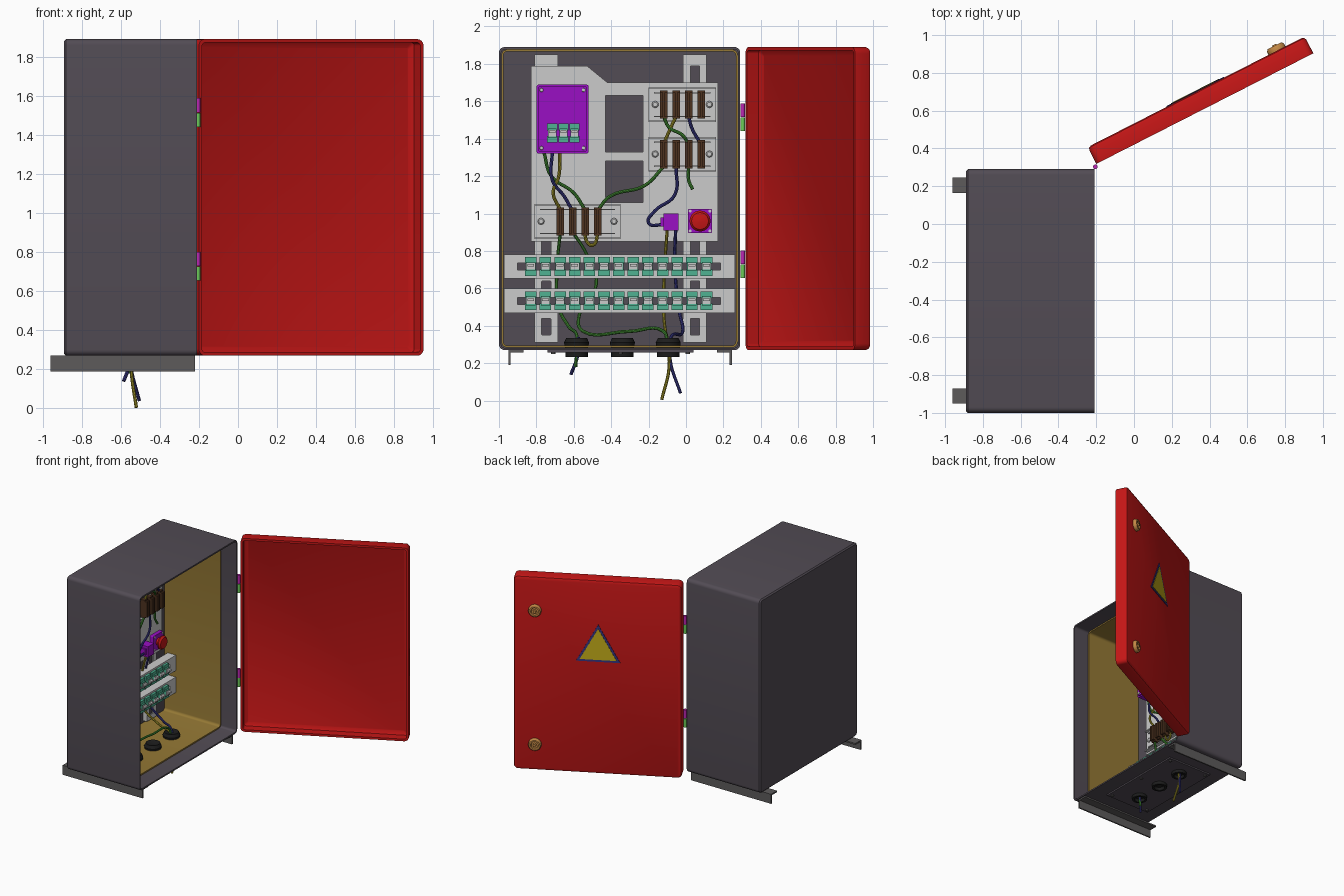
import bpy, bmesh
from math import sin, cos, pi, radians
from mathutils import Matrix, Vector

if "Cube" in bpy.data.objects:
    bpy.data.objects.remove(bpy.data.objects["Cube"])


def mat(name, *rgb):
    m = bpy.data.materials.new(name)
    m.diffuse_color = (*rgb, 1)
    m.use_nodes = True
    m.node_tree.nodes["Principled BSDF"].inputs["Base Color"].default_value = m.diffuse_color
    return m


SHELL = mat("shell_grey", .085, .072, .09)
RED = mat("red", .55, .008, .008)
GOLD = mat("liner_gold", .30, .19, .035)
IRON = mat("iron", .11, .105, .105)
PURPLE = mat("purple", .32, .005, .55)
TEAL = mat("teal", .08, .45, .29)
BROWN = mat("brown", .075, .032, .014)
BLACK = mat("black", .012, .012, .012)
BLUE = mat("blue", .035, .035, .22)
GREEN = mat("green", .05, .25, .03)
YELLOW = mat("yellow", .32, .27, .02)
PINK = mat("pink", .5, .02, .45)
LIME = mat("lime", .15, .6, .1)
ORANGE = mat("orange", .55, .25, .06)
SIGN = mat("sign_yellow", .55, .42, .01)

# Local frames: u, v span the face, w points out of the opening
CAB = Matrix(((0, 0, 1, 0), (1, 0, 0, 0), (0, 1, 0, 0), (0, 0, 0, 1)))
A = radians(27)
DOOR = Matrix(((cos(A), 0, sin(A), -.2), (sin(A), 0, -cos(A), .318), (0, 1, 0, 0), (0, 0, 0, 1)))


def add(name, data, m=None, M=Matrix()):
    ob = bpy.data.objects.new(name, data)
    bpy.context.collection.objects.link(ob)
    ob.matrix_world = M
    if m:
        data.materials.append(m)
    return ob


def from_bm(name, bm, m, M=Matrix()):
    bmesh.ops.recalc_face_normals(bm, faces=bm.faces)
    me = bpy.data.meshes.new(name)
    bm.to_mesh(me)
    bm.free()
    return add(name, me, m, M)


def rect(u0, u1, v0, v1, r=0, n=5):
    if r <= 0:
        return [(u0, v0), (u1, v0), (u1, v1), (u0, v1)]
    cs = [(u1 - r, v1 - r), (u0 + r, v1 - r), (u0 + r, v0 + r), (u1 - r, v0 + r)]
    return [(cu + r * cos((k + i / n) * pi / 2), cv + r * sin((k + i / n) * pi / 2))
            for k, (cu, cv) in enumerate(cs) for i in range(n + 1)]


def shell(name, box, r, levels, m, M, closed=False):
    """Rounded rectangle loops at (inset, w) levels, bridged; ends capped or joined."""
    bm = bmesh.new()
    u0, u1, v0, v1 = box
    loops = [[bm.verts.new((u, v, w)) for u, v in
              rect(u0 + d, u1 - d, v0 + d, v1 - d, max(r - d, .008))] for d, w in levels]
    for a, b in zip(loops, loops[1:] + (loops[:1] if closed else [])):
        for i in range(len(a)):
            j = (i + 1) % len(a)
            bm.faces.new((a[i], a[j], b[j], b[i]))
    if not closed:
        bm.faces.new(loops[0])
        bm.faces.new(loops[-1])
    return from_bm(name, bm, m, M)


def slab(name, outlines, w0, w1, m=None, M=CAB):
    """Flat outline (further outlines are holes) extruded from w0 to w1."""
    c = bpy.data.curves.new(name, 'CURVE')
    c.dimensions, c.fill_mode, c.extrude = '2D', 'BOTH', (w1 - w0) / 2
    for pts in outlines:
        s = c.splines.new('POLY')
        s.points.add(len(pts) - 1)
        for p, q in zip(s.points, pts):
            p.co = (*q, 0, 1)
        s.use_cyclic_u = True
    return add(name, c, m, M @ Matrix.Translation((0, 0, (w0 + w1) / 2)))


def boxes(name, items, m=None):
    bm = bmesh.new()
    for x0, x1, y0, y1, z0, z1 in items:
        bmesh.ops.create_cube(bm, size=1, matrix=Matrix.Translation(
            ((x0 + x1) / 2, (y0 + y1) / 2, (z0 + z1) / 2)) @ Matrix.Diagonal((x1 - x0, y1 - y0, z1 - z0, 1)))
    return from_bm(name, bm, m)


def lathe(name, profile, spots, m=None, M=Matrix(), n=24):
    """Revolve (radius, height) profile around local z at each spot."""
    bm = bmesh.new()
    for s in spots:
        loops = [[bm.verts.new(Vector(s) + Vector((r * cos(2 * pi * i / n), r * sin(2 * pi * i / n), h)))
                  for i in range(n)] for r, h in profile]
        for a, b in zip(loops, loops[1:]):
            for i in range(n):
                bm.faces.new((a[i], a[i - 1], b[i - 1], b[i]))
        bm.faces.new(loops[0])
        bm.faces.new(loops[-1])
    return from_bm(name, bm, m, M)


def cable(name, m, pts):
    c = bpy.data.curves.new(name, 'CURVE')
    c.dimensions, c.bevel_depth, c.bevel_resolution = '3D', .009, 2
    c.resolution_u, c.use_fill_caps = 6, True
    s = c.splines.new('BEZIER')
    s.bezier_points.add(len(pts) - 1)
    for b, p in zip(s.bezier_points, pts):
        b.co = p
        b.handle_left_type = b.handle_right_type = 'AUTO'
    add(name, c, m)


# Cabinet, liner and door
BODY = (-1, .29, .27, 1.89)
shell("cabinet_shell", BODY, .03, [(.01, -.89), (0, -.88), (0, -.21), (.012, -.21), (.012, -.87)], SHELL, CAB)
shell("cabinet_liner", BODY, .045, [(.013, -.868), (.013, -.35), (.024, -.35), (.024, -.868)], GOLD, CAB, True)
shell("door", (0, 1.29, .27, 1.89), .035,
      [(.02, -.1), (.006, -.094), (0, -.08), (0, 0), (.018, 0), (.018, -.07), (.045, -.086)], RED, DOOR)
lathe("door_locks", [(.05, 0), (.05, -.018), (.042, -.03), (.03, -.03), (.026, -.018), (.014, -.018), (.012, -.036)],
      [(1.125, .49, -.099), (1.125, 1.61, -.099)], ORANGE, DOOR)
slab("warning_sign_border", [[(.47, 1.21), (.81, 1.21), (.64, 1.52)]], -.104, -.099, BLUE, DOOR)
slab("warning_sign_face", [[(.498, 1.227), (.782, 1.227), (.64, 1.487)]], -.107, -.1, SIGN, DOOR)

# Hinges
for label, h, m in (("upper", .075, PINK), ("lower", 0, LIME)):
    lathe("hinge_knuckles_" + label, [(.012, 0), (.012, .073)],
          [(-.205, .303, z + h) for z in (.654, 1.44)], m)

# Feet: angle bars under the cabinet
for name, a, b, t in (("foot_left", -.95, -.87, .012), ("foot_right", .245, .165, -.012)):
    slab(name, [[(a, .19), (a + t, .19), (a + t, .258), (b, .258), (b, .27), (a, .27)]], -.96, -.22, IRON)

# Gland plate with grommets
boxes("gland_plate", [(-.76, -.34, -.74, .04, .258, .27)], SHELL)
lathe("gland_plate_screws", [(.012, .25), (.012, .259)],
      [(x, y, 0) for x in (-.73, -.37) for y in (-.71, -.35, .01)], IRON, n=12)
lathe("cable_grommets", [(.02, .325), (.055, .335), (.067, .31), (.06, .27), (.06, .232),
                         (.042, .232), (.036, .255), (.01, .255)],
      [(-.55, y, 0) for y in (-.585, -.34, -.095)], BLACK)

# Slotted mounting rails with side flanges
for name, y in (("mount_rail_left", -.81), ("mount_rail_right", -.015)):
    slots = [rect(y + .038, y + .087, z, z + .09, .005) for z in (.35, .55, .77, 1.0, 1.25, 1.5, 1.7)]
    slab(name, [rect(y, y + .125, .31, 1.85)] + slots, -.842, -.834)
    boxes(name + "_flanges", [(-.87, -.836, e, e + .008, .31, 1.85) for e in (y, y + .117)])

# Mounting panel
slab("mounting_panel", [[(-.83, .85), (.17, .85), (.17, 1.70), (-.42, 1.70), (-.53, 1.79), (-.83, 1.79)],
                        rect(-.43, -.23, 1.33, 1.63), rect(-.43, -.23, 1.06, 1.28)], -.833, -.822)

# Fuse groups: channel base, screws, fuses
for name, y0, y1, z0, f0 in (("fuse_top", -.20, .16, 1.49, -.12), ("fuse_middle", -.20, .16, 1.225, -.12),
                             ("fuse_bottom", -.81, -.35, .865, -.672)):
    z1 = z0 + .185
    boxes(name + "_channel", [(-.823, -.812, y0, y1, z0, z1), (-.823, -.79, y0, y1, z0, z0 + .008),
                              (-.823, -.79, y0, y1, z1 - .008, z1),
                              (-.813, -.80, y0 + .03, y1 - .03, z0 + .025, z0 + .032),
                              (-.813, -.80, y0 + .03, y1 - .03, z1 - .032, z1 - .025)])
    lathe(name + "_screws", [(.018, -.813), (.018, -.803), (.012, -.798)],
          [(y, z0 + .093, 0) for y in (y0 + .035, y1 - .035)], None, CAB, 16)
    fuses = []
    for i in range(4):
        y, z = f0 + i * .067, z0 + .092
        fuses += [(-.812, -.765, y - .02, y + .02, z - .075, z + .075),
                  (-.766, -.745, y - .02, y - .004, z - .065, z + .065),
                  (-.766, -.745, y + .004, y + .02, z - .065, z + .065)]
    boxes(name + "_blocks", fuses, BROWN)


# Breakers: stepped teal body and grey toggle
def breakers(name, ys, z, x, w, h):
    boxes(name + "_bodies", [b for y in ys for b in (
        (x - .04, x + .02, y - w, y + w, z + h * .3, z + h),
        (x - .04, x + .02, y - w, y + w, z - h, z - h * .3),
        (x - .04, x + .032, y - w * .8, y + w * .8, z - h * .5, z + h * .5))], TEAL)
    boxes(name + "_toggles", [b for y in ys for b in (
        (x, x + .038, y - w * .7, y + w * .7, z - h * .35, z + h * .35),
        (x, x + .055, y - w * .6, y + w * .6, z, z + h * .28))])


for name, z in (("breaker_row_upper", .717), ("breaker_row_lower", .533)):
    slab(name + "_plate", [rect(-.972, .262, z - .065, z + .065), rect(-.9, .185, z - .019, z + .019)], -.768, -.76)
    boxes(name + "_plate_folds", [(-.835, -.762, -.972, .262, z + e, z + e + .008) for e in (-.065, .057)])
    boxes(name + "_plate_back", [(-.80, -.79, -.93, .22, z - .06, z + .06)], SHELL)
    breakers(name, [-.83 + i * .0783 for i in range(13)], z, -.76, .031, .05)

# Main switch box
slab("switch_box", [rect(-.80, -.52, 1.32, 1.69, .015)], -.823, -.71, PURPLE)
slab("switch_box_lid", [rect(-.79, -.53, 1.33, 1.68, .012)], -.711, -.70, PURPLE)
lathe("switch_box_screws", [(.011, -.702), (.009, -.694)],
      [(y, z, 0) for y in (-.773, -.547) for z in (1.35, 1.66)], None, CAB, 12)
breakers("switch_box_breaker", [-.715, -.656, -.597], 1.43, -.70, .027, .05)

# Small relay and emergency button
boxes("relay", [(-.823, -.75, -.12, -.04, .91, 1.0), (-.81, -.765, -.135, -.12, .93, .98)], PURPLE)
slab("button_base", [rect(.01, .14, .895, 1.025, .008)], -.823, -.79, PURPLE)
lathe("button_base_screws", [(.008, -.79), (.008, -.785)],
      [(y, z, 0) for y in (.022, .128) for z in (.907, 1.013)], None, CAB, 10)
lathe("emergency_button", [(.03, -.79), (.03, -.765), (.054, -.763), (.056, -.752), (.045, -.738), (.01, -.732)],
      [(.075, .96, 0)], RED, CAB)

# Cables
X = -.78
cable("cable_box_green", GREEN, [(X, -.76, 1.33), (X, -.72, 1.20), (X, -.60, 1.11), (X, -.54, 1.02)])
cable("cable_box_blue", BLUE, [(X, -.715, 1.33), (X + .02, -.715, 1.18), (X, -.65, 1.09), (X, -.61, 1.02)])
cable("cable_box_yellow", YELLOW, [(X, -.675, 1.33), (X, -.68, 1.20), (X + .02, -.71, 1.11), (X, -.672, 1.02)])
cable("cable_link_green", GREEN, [(X, -.47, 1.02), (X, -.41, 1.09), (X, -.22, 1.15), (X, -.12, 1.25)])
cable("cable_cross_green", GREEN, [(X, -.12, 1.52), (X, -.09, 1.46), (X + .02, -.02, 1.42), (X, .014, 1.37)])
cable("cable_cross_yellow", YELLOW, [(X, -.053, 1.52), (X, -.09, 1.44), (X, -.12, 1.37)])
cable("cable_cross_blue", BLUE, [(X, .014, 1.52), (X, .03, 1.46), (X, .08, 1.37)])
cable("cable_stub_green", GREEN, [(X, .014, 1.25), (X, .014, 1.18), (X + .01, .035, 1.13)])
cable("cable_relay_blue", BLUE, [(X, -.053, 1.25), (X, -.06, 1.10), (X, -.17, 1.01), (X, -.20, .95), (X, -.12, .94)])
cable("cable_loop_yellow", YELLOW, [(X, -.54, .9), (X, -.53, .85), (X, -.50, .83), (X, -.47, .90)])
cable("cable_left_green", GREEN, [(X, -.672, .9), (-.82, -.69, .70), (-.815, -.68, .50), (-.72, -.63, .40),
                                  (-.55, -.58, .33), (-.55, -.585, .24), (-.56, -.59, .18)])
cable("cable_left_green_second", GREEN, [(X, -.605, .9), (-.82, -.53, .78), (-.815, -.48, .62), (-.79, -.57, .46),
                                         (-.7, -.55, .37), (-.6, -.3, .37), (-.56, -.12, .37), (-.55, -.10, .31)])
cable("cable_left_blue", BLUE, [(-.55, -.575, .34), (-.55, -.58, .24), (-.585, -.615, .14)])
cable("cable_right_yellow", YELLOW, [(X, -.10, .92), (-.82, -.115, .7), (-.81, -.12, .5), (-.65, -.11, .37),
                                     (-.55, -.10, .32), (-.545, -.09, .18), (-.52, -.13, .005)])
cable("cable_right_blue", BLUE, [(X, -.055, .92), (-.82, -.06, .72), (-.81, -.04, .5), (-.68, -.02, .36),
                                 (-.56, -.08, .34), (-.55, -.085, .22), (-.505, -.03, .04)])

# Turn curves into meshes and smooth the rounded parts
bpy.ops.object.select_all(action='SELECT')
bpy.context.view_layer.objects.active = bpy.data.objects["mounting_panel"]
bpy.ops.object.convert(target='MESH')
bpy.ops.object.shade_smooth_by_angle(angle=radians(35))
